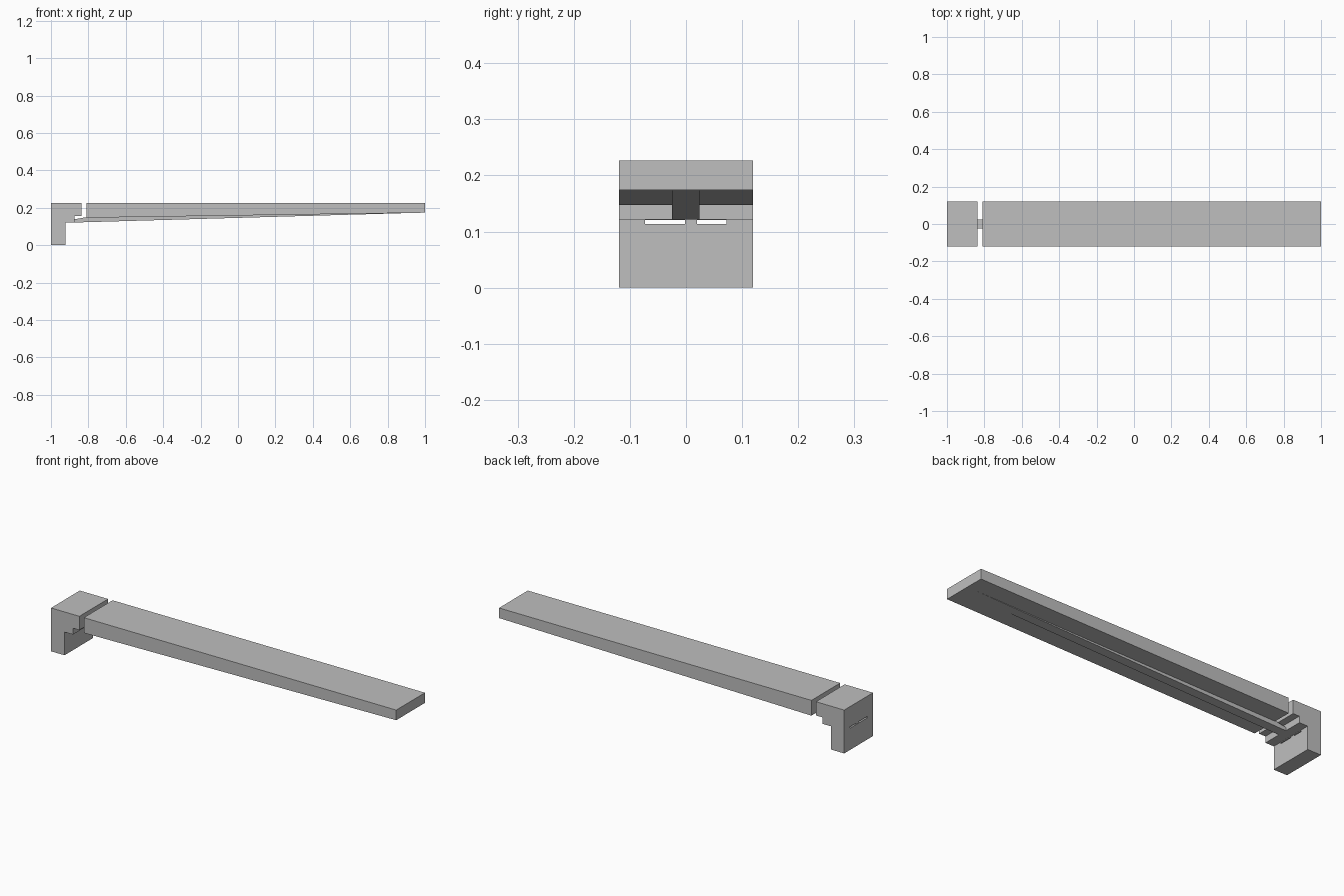
import bpy, bmesh

if "Cube" in bpy.data.objects:
    bpy.data.objects.remove(bpy.data.objects["Cube"])

grey = bpy.data.materials.new("plain_grey")
grey.diffuse_color = (0.52, 0.52, 0.52, 1)
grey.use_nodes = True
grey.node_tree.nodes["Principled BSDF"].inputs["Base Color"].default_value = grey.diffuse_color


def prism(name, profile, y0, y1):
    """Extrude a side profile of (x, z) points from y0 to y1."""
    bm = bmesh.new()
    face = bm.faces.new([bm.verts.new((x, y0, z)) for x, z in profile])
    ext = bmesh.ops.extrude_face_region(bm, geom=[face])["geom"]
    verts = [g for g in ext if isinstance(g, bmesh.types.BMVert)]
    bmesh.ops.translate(bm, verts=verts, vec=(0, y1 - y0, 0))
    bmesh.ops.recalc_face_normals(bm, faces=bm.faces[:])
    mesh = bpy.data.meshes.new(name)
    bm.to_mesh(mesh)
    bm.free()
    mesh.materials.append(grey)
    obj = bpy.data.objects.new(name, mesh)
    bpy.context.collection.objects.link(obj)
    return obj


def box(name, x0, x1, y0, y1, z0, z1):
    return prism(name, [(x0, z0), (x1, z0), (x1, z1), (x0, z1)], y0, y1)


TOP, HALF = 0.227, 0.119

# Stepped end block with a leg
block = prism("end_block", [
    (-1, 0), (-0.922, 0), (-0.922, 0.1215), (-0.873, 0.1215),
    (-0.873, 0.155), (-0.836, 0.155), (-0.836, TOP), (-1, TOP)], -HALF, HALF)

# Narrow slot through the leg
cutter = box("slot_cutter", -1.1, -0.9, -0.073, 0.072, 0.1135, 0.121)
cutter.hide_render = True
cutter.hide_viewport = True
cut = block.modifiers.new("slot", 'BOOLEAN')
cut.operation = 'DIFFERENCE'
cut.solver = 'EXACT'
cut.object = cutter

# Small tongue standing inside the slot
box("slot_tongue", -0.998, -0.924, -0.002, 0.02, 0.1135, 0.121)

# Long plank, thinner towards the free end
prism("plank", [(-0.81, 0.147), (1, 0.174), (1, TOP), (-0.81, TOP)], -HALF, HALF)

# Tapered rib under the plank, bridging the gap to the block
prism("rib", [(-0.873, 0.1215), (0.95, 0.1732), (0.95, 0.176),
              (-0.81, 0.150), (-0.873, 0.139)], -0.025, 0.024)
